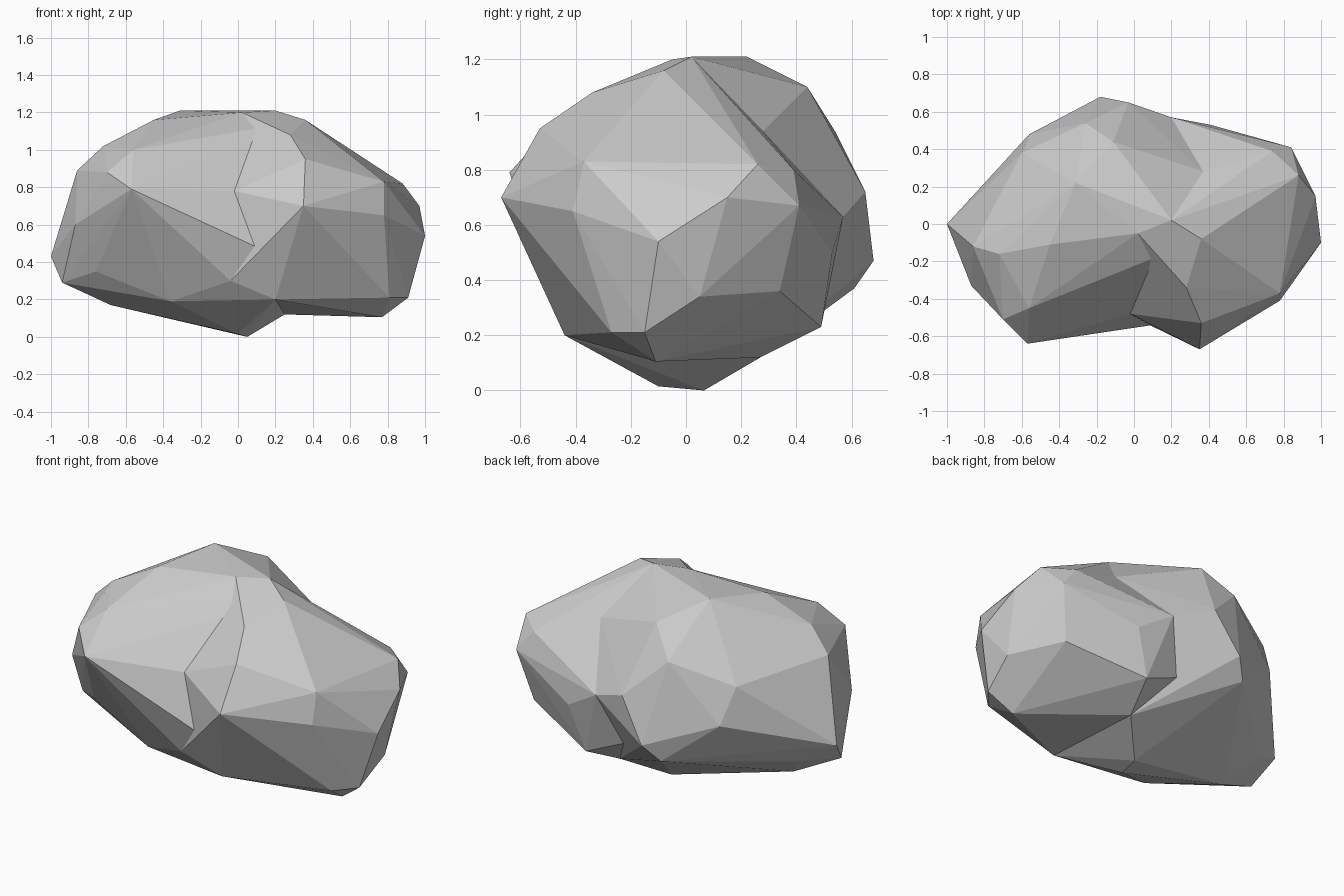
import bpy
import bmesh

default_cube = bpy.data.objects.get("Cube")
if default_cube:
    bpy.data.objects.remove(default_cube, do_unlink=True)

# One plain stone colour
STONE_COLOUR = (0.6, 0.6, 0.6, 1.0)
stone = bpy.data.materials.new("grey_stone")
stone.use_nodes = True
stone.diffuse_color = STONE_COLOUR
shader = next(node for node in stone.node_tree.nodes if node.type == "BSDF_PRINCIPLED")
shader.inputs["Base Color"].default_value = STONE_COLOUR
shader.inputs["Roughness"].default_value = 0.9

# Corners along the valley where the two lobes of the boulder meet
valley_top = [(.02, -.05, 1.2), (.2, .02, 1.21), (.36, -.08, 1.16), (.37, .28, .94)]
valley_front = [(-.02, -.48, .78), (.1, -.54, .48), (-.04, -.48, .3), (.2, -.44, .2)]
valley_back = [(.2, .57, .63), (.04, .46, .35), (.25, .27, .12)]
valley = valley_top + valley_front + valley_back

# Larger lobe, on the right
right_crown = [(-.31, .22, 1.21), (-.11, .44, 1.1), (-.45, -.11, 1.16),
               (-.72, -.16, 1.02), (-.56, -.45, 1), (-.26, .54, .94)]
right_side = [(-.57, -.64, .79), (-.7, -.51, .88), (-.86, -.12, .89),
              (-.87, -.33, .6), (-.2, -.53, .55), (-1, 0, .43),
              (-.6, .38, .82), (-.56, .48, .61), (-.03, .65, .72), (-.18, .68, .47)]
right_belly = [(-.76, -.28, .35), (-.94, -.13, .29), (-.8, .1, .32),
               (-.36, -.34, .19), (-.68, -.05, .17), (-.26, .61, .37),
               (0, -.1, .015), (.05, .065, 0)]

# Lower lobe, on the left
left_crown = [(.28, -.34, 1.08), (.36, -.53, .95), (.78, -.37, .83),
              (.88, .26, .82), (.74, .39, .8)]
left_side = [(.35, -.67, .7), (.78, -.41, .65), (1, -.1, .54), (.97, .15, .7),
             (.84, .41, .67), (.36, .48, .72), (.41, .53, .5)]
left_belly = [(.91, -.15, .21), (.81, -.27, .21), (.77, -.11, .105),
              (.94, .05, .34), (.77, .34, .36), (.32, .49, .23)]


def chiselled_lobe(name, corners):
    """Wrap the corners in a faceted, flat-shaded hull."""
    bm = bmesh.new()
    for corner in corners:
        bm.verts.new(corner)
    hull = bmesh.ops.convex_hull(bm, input=list(bm.verts))
    buried = set(hull["geom_interior"]) | set(hull["geom_unused"])
    loose = [item for item in buried if isinstance(item, bmesh.types.BMVert)]
    bmesh.ops.delete(bm, geom=loose, context="VERTS")
    bmesh.ops.recalc_face_normals(bm, faces=list(bm.faces))
    mesh = bpy.data.meshes.new(name)
    bm.to_mesh(mesh)
    bm.free()
    mesh.materials.append(stone)
    lobe = bpy.data.objects.new(name, mesh)
    bpy.context.scene.collection.objects.link(lobe)
    return lobe


chiselled_lobe("right_boulder_lobe", valley + right_crown + right_side + right_belly)
chiselled_lobe("left_boulder_lobe", valley + left_crown + left_side + left_belly)
